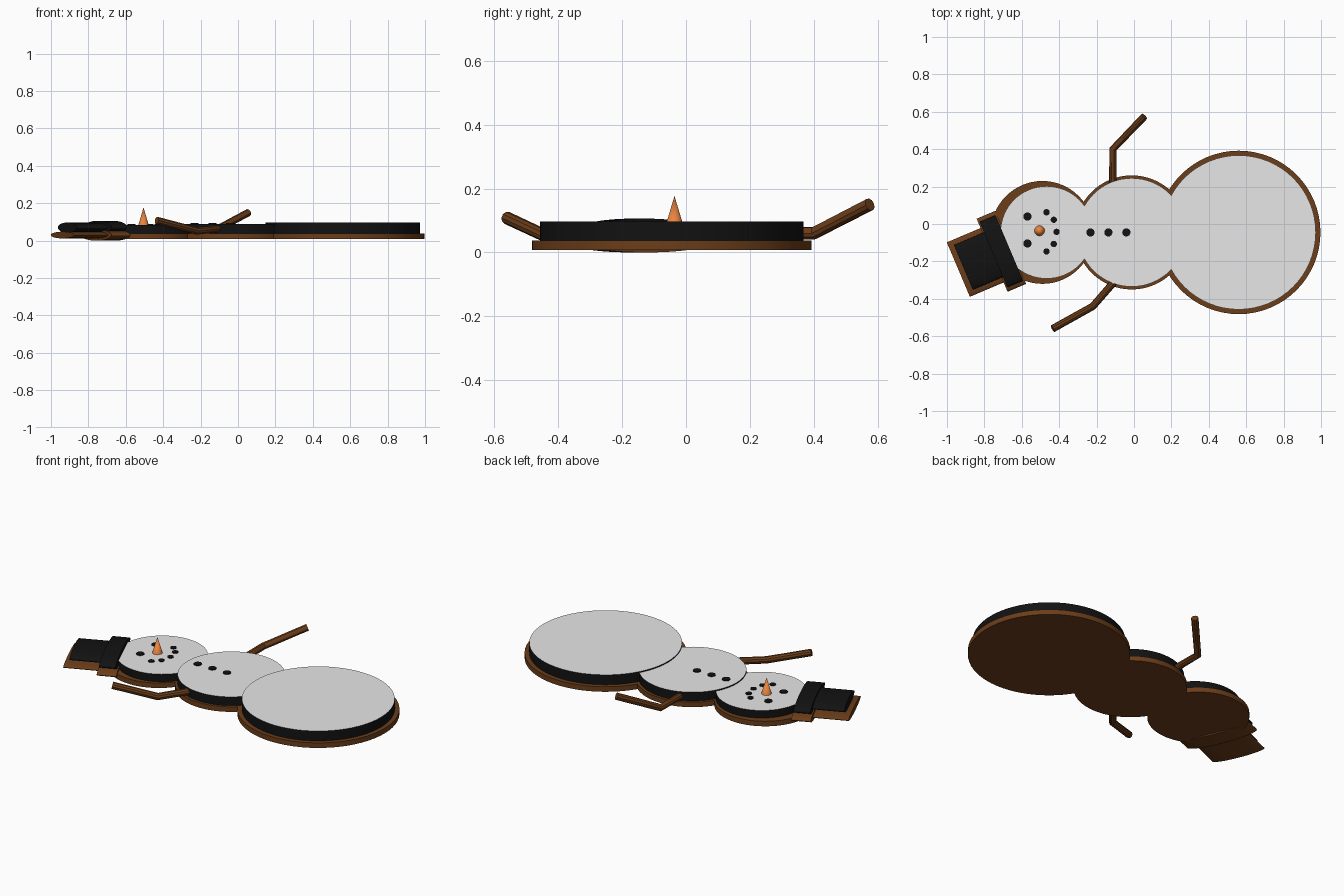
import bpy
import math
from mathutils import Matrix, Vector

cube = bpy.data.objects.get("Cube")
if cube:
    bpy.data.objects.remove(cube, do_unlink=True)


def material(name, rgb):
    m = bpy.data.materials.new(name)
    m.use_nodes = True
    m.diffuse_color = (*rgb, 1)
    m.node_tree.nodes["Principled BSDF"].inputs["Base Color"].default_value = (*rgb, 1)
    return m


BROWN = material("dark wood", (0.147, 0.047, 0.01))
BLACK = material("black", (0.006, 0.006, 0.006))
WHITE = material("snow white", (0.8, 0.8, 0.8))
ORANGE = material("carrot orange", (0.8, 0.23, 0.05))


def finish(name, mat):
    ob = bpy.context.object
    ob.name = name
    ob.data.materials.clear()
    ob.data.materials.append(mat)
    bpy.ops.object.shade_smooth_by_angle(angle=math.radians(35))
    return ob


def disc(name, x, y, radius, z0, z1, mat, top=None, sides=64):
    bpy.ops.mesh.primitive_cylinder_add(
        vertices=sides, radius=radius, depth=z1 - z0, location=(x, y, (z0 + z1) / 2))
    ob = finish(name, mat)
    if top:
        ob.data.materials.append(top)
        for face in ob.data.polygons:
            if face.normal.z > 0.9:
                face.material_index = 1
    return ob


# Three-disc body: wooden backing, black sides and white tops
Y = -0.045
PLATE = 0.038
for name, x, x_top, r, r_top, top in (
        ("base", 0.56, 0.56, 0.437, 0.412, 0.097),
        ("middle", -0.012, -0.012, 0.305, 0.29, 0.09),
        ("head", -0.49, -0.467, 0.275, 0.247, 0.083)):
    disc(name + "_backing", x, Y, r, 0.008, PLATE, BROWN)
    disc(name + "_snow", x_top, Y, r_top, PLATE - 0.002, top, BLACK, WHITE)

# Eyes, mouth and buttons
for i, side in enumerate((-1, 1)):
    disc(f"eye_{i}", -0.57, -0.032 + side * 0.072, 0.022, 0.08, 0.088, BLACK, sides=24)
for i in range(5):
    a = math.radians((i - 2) * 36)
    disc(f"mouth_{i}", -0.492 + 0.078 * math.cos(a), -0.042 + 0.11 * math.sin(a),
         0.017, 0.08, 0.088, BLACK, sides=24)
for i in range(3):
    disc(f"button_{i}", -0.233 + i * 0.096, Y, 0.022, 0.086, 0.095, BLACK, sides=24)

# Carrot nose
bpy.ops.mesh.primitive_cone_add(vertices=12, radius1=0.028, radius2=0, depth=0.094,
                                location=(-0.505, -0.036, 0.13))
finish("nose", ORANGE)

# Hat: flattened cylinders lying along a tilted axis
AXIS = Vector((-0.92, -0.39, 0)).normalized()
SIDE = Vector((0, 0, 1)).cross(AXIS)
BRIM = Vector((-0.709, -0.146, 0))


def hat_part(name, start, end, half_width, z, half_height, mat):
    bpy.ops.mesh.primitive_cylinder_add(vertices=48, radius=1, depth=1)
    ob = finish(name, mat)
    centre = BRIM + AXIS * (start + end) / 2 + Vector((0, 0, z))
    frame = Matrix((SIDE * half_width, Vector((0, 0, half_height)),
                    AXIS * (end - start))).transposed().to_4x4()
    ob.data.transform(Matrix.Translation(centre) @ frame)


hat_part("hat_brim_backing", -0.054, 0.054, 0.212, 0.03, 0.03, BROWN)
hat_part("hat_crown_backing", 0, 0.25, 0.158, 0.03, 0.018, BROWN)
hat_part("hat_brim", -0.046, 0.046, 0.19, 0.071, 0.035, BLACK)
hat_part("hat_crown", 0, 0.221, 0.13, 0.07, 0.027, BLACK)


# Bent stick arms
def arm(name, points):
    curve = bpy.data.curves.new(name, "CURVE")
    curve.dimensions = "3D"
    curve.bevel_depth = 0.02
    curve.bevel_resolution = 3
    curve.use_fill_caps = True
    spline = curve.splines.new("POLY")
    spline.points.add(len(points) - 1)
    for p, co in zip(spline.points, points):
        p.co = (*co, 1)
    ob = bpy.data.objects.new(name, curve)
    bpy.context.collection.objects.link(ob)
    bpy.ops.object.select_all(action="DESELECT")
    ob.select_set(True)
    bpy.context.view_layer.objects.active = ob
    bpy.ops.object.convert(target="MESH")
    finish(name, BROWN)


arm("left_arm", [(-0.113, 0.2, 0.06), (-0.113, 0.4, 0.06), (0.055, 0.575, 0.15)])
arm("right_arm", [(-0.085, -0.285, 0.066), (-0.22, -0.44, 0.052), (-0.435, -0.56, 0.108)])
